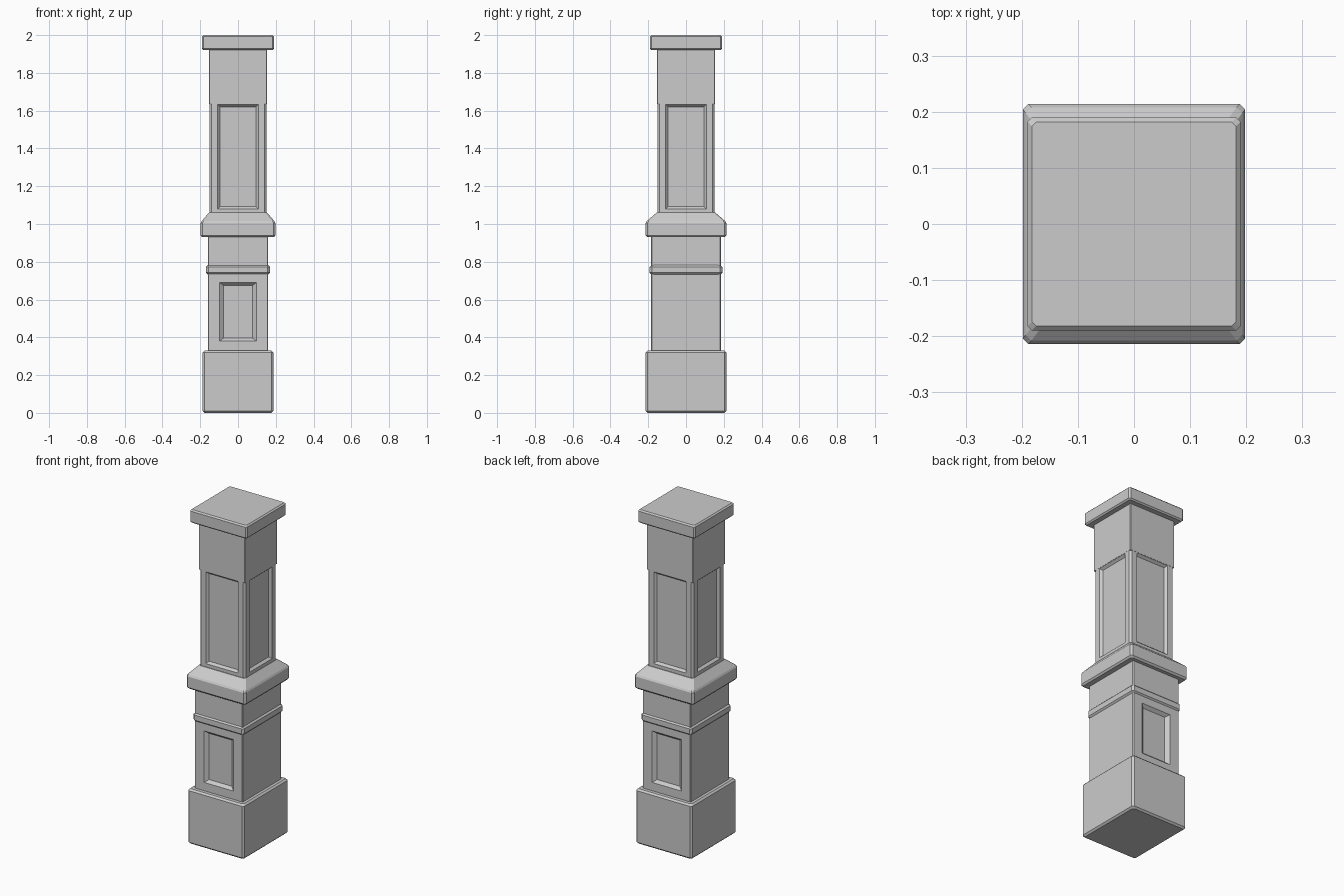
import bpy
import bmesh
from mathutils import Matrix

cube = bpy.data.objects.get("Cube")
if cube:
    bpy.data.objects.remove(cube, do_unlink=True)

stone = bpy.data.materials.new("plain_grey")
stone.use_nodes = True
grey = (0.6, 0.6, 0.6, 1)
stone.diffuse_color = grey
stone.node_tree.nodes["Principled BSDF"].inputs["Base Color"].default_value = grey


def finish(name, bm):
    bmesh.ops.remove_doubles(bm, verts=bm.verts, dist=0.0001)
    bmesh.ops.recalc_face_normals(bm, faces=bm.faces)
    mesh = bpy.data.meshes.new(name)
    bm.to_mesh(mesh)
    bm.free()
    mesh.materials.append(stone)
    obj = bpy.data.objects.new(name, mesh)
    bpy.context.collection.objects.link(obj)
    return obj


def octagon(bm, z, hx, hy, c):
    """Rectangle with corners cut by c."""
    quarter = [(hx, hy - c), (hx - c, hy)]
    pts = quarter + [(-x, y) for x, y in reversed(quarter)]
    pts += [(-x, -y) for x, y in pts]
    return [bm.verts.new((x, y, z)) for x, y in pts]


def bridge(bm, a, b):
    n = len(a)
    for i in range(n):
        j = (i + 1) % n
        bm.faces.new((a[i], a[j], b[j], b[i]))


def loft(name, sections, c):
    """Stack of (z, half width, half depth) sections, closed at both ends."""
    bm = bmesh.new()
    rings = [octagon(bm, z, hx, hy, c) for z, hx, hy in sections]
    for a, b in zip(rings, rings[1:]):
        bridge(bm, a, b)
    bm.faces.new(rings[0])
    bm.faces.new(rings[-1])
    return finish(name, bm)


def block(name, z0, z1, hx, hy, c):
    """Box with every edge chamfered by c."""
    return loft(name, [(z0, hx - c, hy - c), (z0 + c, hx, hy),
                       (z1 - c, hx, hy), (z1, hx - c, hy - c)], c)


def panelled_shaft(name, z0, z1, hx, hy, c, panel, sides):
    """Shaft with sloped recessed panels on the chosen quarter turns."""
    half, p0, p1, slope, lip, depth = panel
    bm = bmesh.new()

    def rect(w, a, b, y, turn):
        rot = Matrix.Rotation(turn * 1.5707963, 3, 'Z')
        verts = [bm.verts.new((x, y, z)) for x, z in
                 ((-w, a), (w, a), (w, b), (-w, b))]
        bmesh.ops.rotate(bm, verts=verts, matrix=rot, cent=(0, 0, 0))
        return verts

    outers = []
    for turn in range(4):
        w, d = (hx, hy) if turn % 2 == 0 else (hy, hx)
        ring = rect(w - c, z0, z1, -d, turn)
        outers.append(ring)
        if turn in sides:
            edge = rect(half, p0, p1, -d, turn)
            field = rect(half - slope, p0 + lip, p1 - lip, -d + depth, turn)
            bridge(bm, ring, edge)
            bridge(bm, edge, field)
            ring = field
        bm.faces.new(ring)
    # cut corners and end caps
    for a, b in zip(outers, outers[1:] + outers[:1]):
        bm.faces.new((a[1], b[0], b[3], a[2]))
    for low, high in ((0, 1), (3, 2)):
        bm.faces.new([r[k] for r in outers for k in (low, high)])
    return finish(name, bm)


# Foot and lower shaft
block("base_plinth", 0, 0.33, 0.187, 0.214, 0.01)
panelled_shaft("lower_shaft", 0.32, 0.94, 0.16, 0.184, 0.004,
               (0.098, 0.38, 0.69, 0.022, 0.016, 0.018), (0, 2))
block("neck_ring", 0.73, 0.785, 0.169, 0.192, 0.012)

# Middle ledge with sloped top
loft("middle_ledge", [(0.93, 0.19, 0.205), (0.94, 0.198, 0.214),
                      (1.005, 0.198, 0.214), (1.015, 0.193, 0.208),
                      (1.06, 0.154, 0.156)], 0.01)

# Upper shaft, panelled on all sides, with plain head
panelled_shaft("upper_shaft", 1.05, 1.64, 0.152, 0.152, 0.011,
               (0.108, 1.08, 1.632, 0.013, 0.012, 0.014), range(4))
loft("shaft_head", [(1.635, 0.153, 0.153), (1.93, 0.153, 0.153)], 0.002)

# Cap
block("top_cap", 1.92, 2.0, 0.19, 0.19, 0.008)
